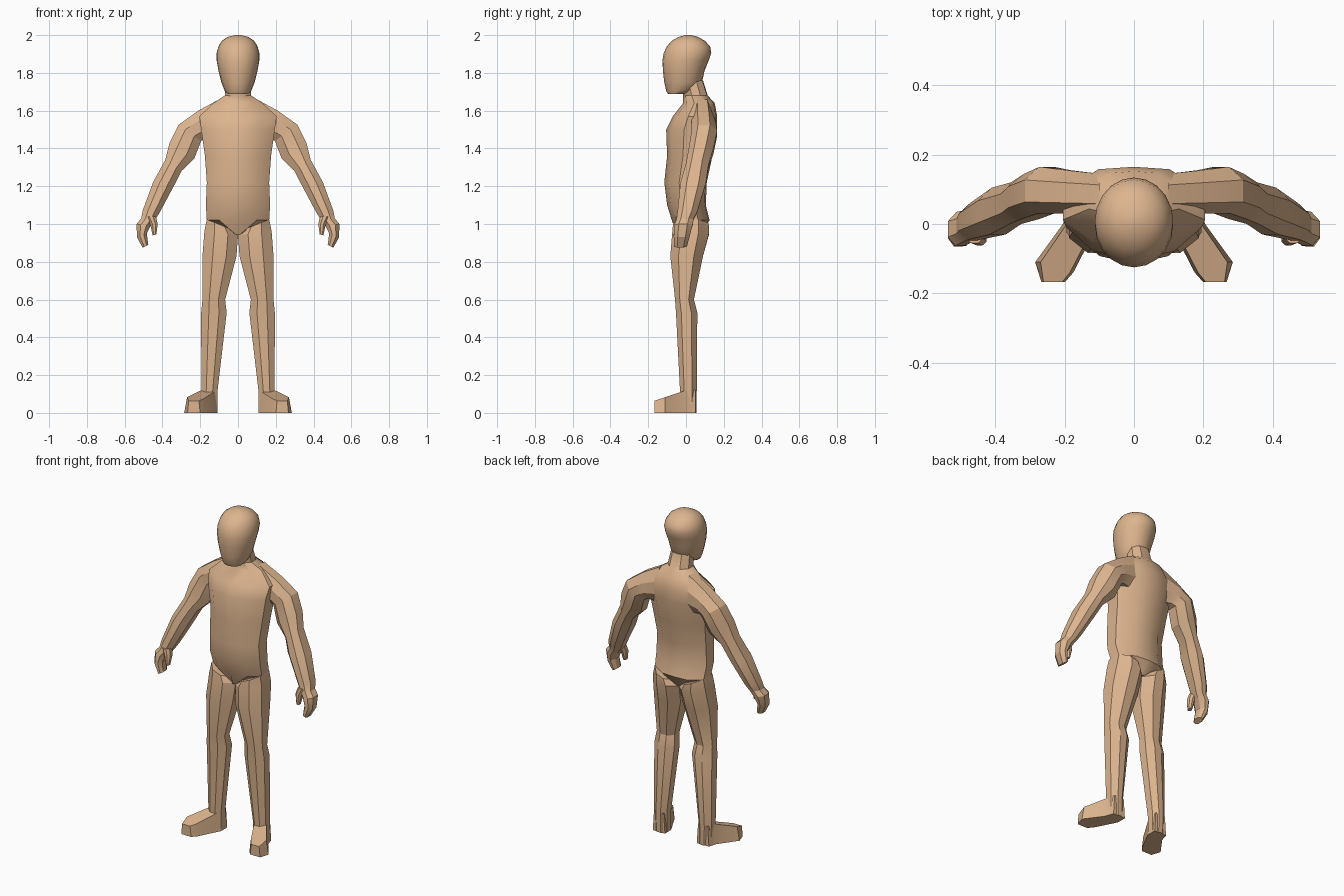
import bpy, bmesh, math

skin = bpy.data.materials.new("tan skin")
skin.diffuse_color = (0.72, 0.46, 0.275, 1)


def finish(name, bm, mirrored, angle):
    bmesh.ops.recalc_face_normals(bm, faces=bm.faces)
    mesh = bpy.data.meshes.new(name)
    bm.to_mesh(mesh)
    bm.free()
    mesh.materials.append(skin)
    obj = bpy.data.objects.new(name, mesh)
    bpy.context.collection.objects.link(obj)
    bpy.ops.object.select_all(action='DESELECT')
    obj.select_set(True)
    bpy.context.view_layer.objects.active = obj
    bpy.ops.object.shade_smooth_by_angle(angle=math.radians(angle))
    if mirrored:
        obj.modifiers.new("mirror", 'MIRROR')
        obj.modifiers["mirror"].use_mirror_merge = False
    return obj


def skin_rings(name, rings, mirrored=False, angle=30):
    """Bridge a list of closed point rings and cap both ends."""
    bm = bmesh.new()
    loops = [[bm.verts.new(p) for p in ring] for ring in rings]
    n = len(loops[0])
    for a, b in zip(loops, loops[1:]):
        for i in range(n):
            j = (i + 1) % n
            bm.faces.new((a[i], a[j], b[j], b[i]))
    bm.faces.new(loops[0])
    bm.faces.new(loops[-1])
    return finish(name, bm, mirrored, angle)


def loft(name, profile, rows, mirrored=False, angle=30):
    """Each row: outer x, z, inner x, z, front y, back y."""
    rings = [[(xo + (xi - xo) * u, y0 + (y1 - y0) * v, zo + (zi - zo) * u)
              for u, v in profile] for xo, zo, xi, zi, y0, y1 in rows]
    return skin_rings(name, rings, mirrored, angle)


def centred(rows):
    return [(-w, z, w, z, y0, y1) for w, z, y0, y1 in rows]


# Cross-sections
body = [(.5, 0), (.8, .1), (1, .35), (1, .7), (.75, .97),
        (.5, 1), (.25, .97), (0, .7), (0, .35), (.2, .1)]
limb = [(0, .25), (0, .72), (.35, 1), (.7, 1), (1, .72), (1, .25), (.7, 0), (.3, 0)]
oval = [(.5 + .5 * math.cos(i * math.tau / 20), .5 + .5 * math.sin(i * math.tau / 20))
        for i in range(20)]

# Torso and neck, with the pelvis tapering to the crotch
loft("torso", body, centred([
    (.02, .945, -.05, .08), (.165, 1.02, -.075, .125), (.17, 1.10, -.10, .105),
    (.165, 1.22, -.115, .11), (.175, 1.36, -.10, .14), (.195, 1.50, -.105, .165),
    (.205, 1.57, -.07, .165), (.13, 1.64, -.015, .152), (.07, 1.68, -.015, .115),
    (.062, 1.76, -.03, .09)]), angle=35)

# Head: rounded skull, narrow jaw
loft("head", oval, centred([
    (.055, 1.688, -.095, -.005), (.07, 1.705, -.105, .05), (.088, 1.75, -.115, .085),
    (.103, 1.81, -.122, .098), (.113, 1.865, -.125, .12), (.113, 1.905, -.118, .134),
    (.104, 1.94, -.102, .128), (.085, 1.97, -.075, .10), (.055, 1.99, -.04, .065),
    (.015, 2.0, -.005, .025)]), angle=45)

# Arm from shoulder through elbow and wrist to curled fingers
loft("arm", limb, [
    (.10, 1.66, .10, 1.44, .03, .145), (.21, 1.60, .17, 1.45, .03, .155),
    (.315, 1.525, .195, 1.44, .03, .165), (.362, 1.43, .232, 1.345, .015, .145),
    (.385, 1.34, .30, 1.28, .0, .12), (.45, 1.22, .335, 1.21, -.03, .105),
    (.505, 1.07, .415, 1.06, -.045, .06), (.512, 1.03, .44, 1.02, -.05, .04),
    (.537, 1.0, .465, .985, -.062, .035), (.535, .93, .483, .95, -.065, .02),
    (.505, .875, .475, .89, -.063, .005)], True, 25)

# Thumb
loft("thumb", limb, [
    (.485, 1.04, .435, 1.04, -.055, .0), (.465, 1.0, .425, 1.0, -.062, -.015),
    (.452, .94, .432, .945, -.06, -.03)], True, 25)

# Leg from hip through knee to heel
loft("leg", limb, [
    (.165, 1.025, .03, .97, -.068, .12), (.178, .96, .0, .94, -.073, .122),
    (.188, .83, .008, .83, -.083, .09), (.188, .60, .068, .60, -.058, .042),
    (.195, .53, .06, .53, -.053, .06), (.194, .12, .108, .12, -.032, .057),
    (.19, 0, .108, 0, -.03, .055)], True, 25)

# Foot: turned-out sole with a top sloping down to the toes
sole = [(.108, .05), (.19, .05), (.205, 0), (.285, -.11), (.267, -.168),
        (.20, -.168), (.175, -.14), (.108, -.01)]
top = []
for x, y in sole:
    mid = .15 - .52 * min(y, 0)
    top.append((mid + (x - mid) * .8, y, .12 + .055 * min(y, 0) / .165))
skin_rings("foot", [[(x, y, 0) for x, y in sole], top], True, 20)
